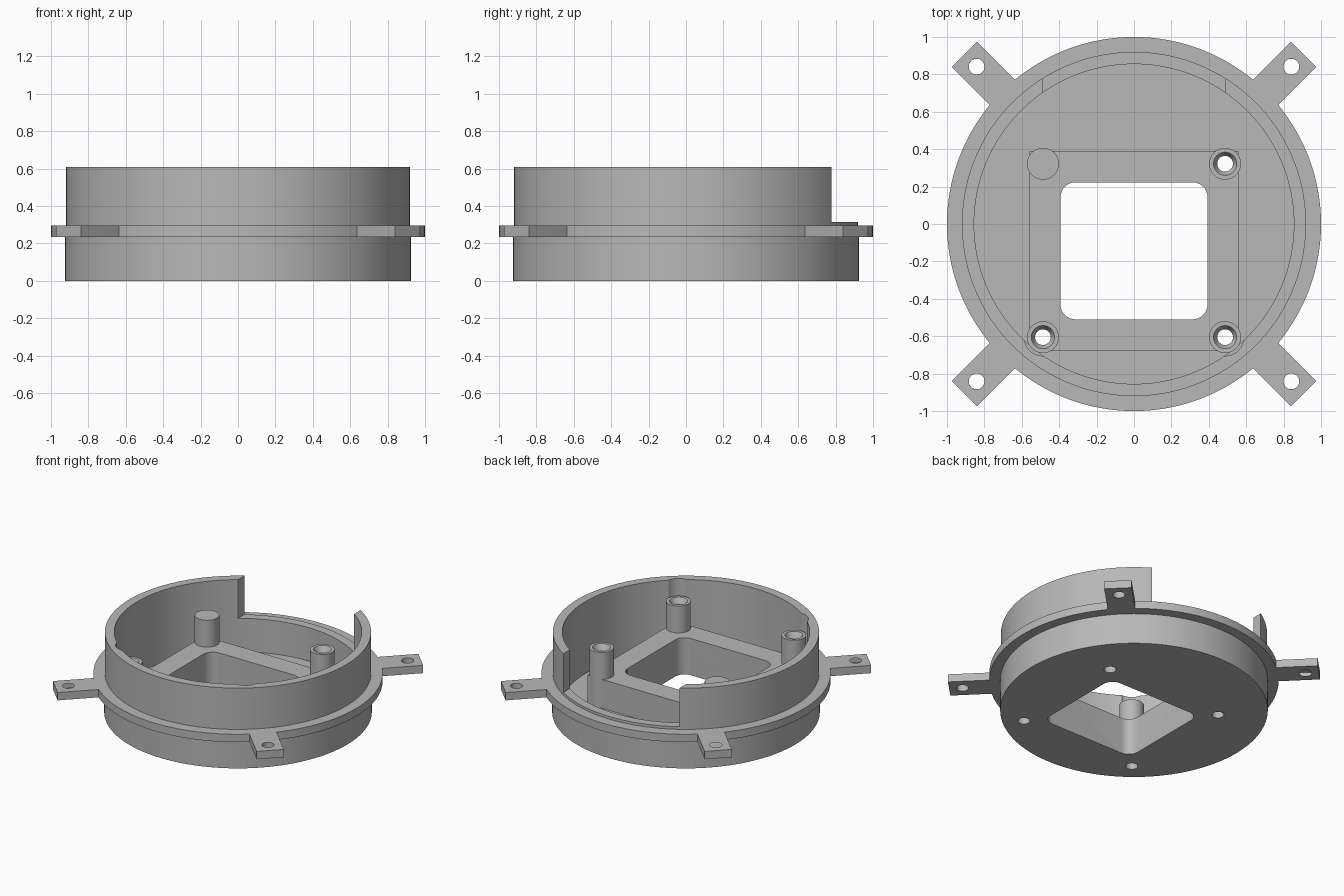
import bpy, bmesh, math
from mathutils import Matrix

cube = bpy.data.objects.get("Cube")
if cube:
    bpy.data.objects.remove(cube, do_unlink=True)

grey = bpy.data.materials.new("plain grey")
grey.use_nodes = True
grey.diffuse_color = (0.48, 0.48, 0.48, 1)
grey.node_tree.nodes["Principled BSDF"].inputs["Base Color"].default_value = grey.diffuse_color


def finish(bm, name):
    bmesh.ops.recalc_face_normals(bm, faces=bm.faces)
    mesh = bpy.data.meshes.new(name)
    bm.to_mesh(mesh)
    bm.free()
    mesh.materials.append(grey)
    obj = bpy.data.objects.new(name, mesh)
    bpy.context.collection.objects.link(obj)
    return obj


def box(name, x0, x1, y0, y1, z0, z1, radius=0, turn=0):
    """Box between limits, with optional rounded upright edges and a turn about z."""
    bm = bmesh.new()
    bmesh.ops.create_cube(bm, size=1)
    for v in bm.verts:
        v.co = (x1 if v.co.x > 0 else x0, y1 if v.co.y > 0 else y0, z1 if v.co.z > 0 else z0)
    if radius:
        upright = [e for e in bm.edges if abs(e.verts[0].co.z - e.verts[1].co.z) > 0.01]
        bmesh.ops.bevel(bm, geom=upright, offset=radius, segments=8, profile=0.5, affect='EDGES')
    bm.transform(Matrix.Rotation(turn, 4, 'Z'))
    return finish(bm, name)


def lathe(name, profile, x=0, y=0, steps=48):
    """Solid of revolution; the profile starts and ends on the axis."""
    bm = bmesh.new()
    verts = [bm.verts.new((r, 0, z)) for r, z in profile]
    edges = [bm.edges.new(pair) for pair in zip(verts, verts[1:])]
    bmesh.ops.spin(bm, geom=verts + edges, cent=(0, 0, 0), axis=(0, 0, 1),
                   angle=math.tau, steps=steps)
    bmesh.ops.remove_doubles(bm, verts=bm.verts, dist=0.0005)
    bm.transform(Matrix.Translation((x, y, 0)))
    return finish(bm, name)


def cylinder(name, r, z0, z1, x, y):
    return lathe(name, [(0, z0), (r, z0), (r, z1), (0, z1)], x, y)


def combine(target, tool, operation):
    mod = target.modifiers.new(tool.name, 'BOOLEAN')
    mod.operation, mod.solver, mod.object = operation, 'EXACT', tool
    bpy.context.view_layer.objects.active = target
    bpy.ops.object.modifier_apply(modifier=mod.name)
    bpy.data.objects.remove(tool, do_unlink=True)


# Round shell with floor, mounting flange and upper wall
FLOOR, FLANGE_LOW, FLANGE_TOP, PLINTH, POST, RIM = 0.06, 0.235, 0.295, 0.28, 0.485, 0.61
housing = lathe("round_housing", [
    (0, 0), (0.925, 0), (0.925, FLANGE_LOW), (1, FLANGE_LOW), (1, FLANGE_TOP),
    (0.92, FLANGE_TOP), (0.92, RIM), (0.855, RIM), (0.855, FLOOR), (0, FLOOR)], steps=144)

# Gap in the back wall
combine(housing, box("back_gap", -0.49, 0.49, 0.4, 1.2, 0.315, 0.8), 'DIFFERENCE')

# Raised plinth inside
combine(housing, box("plinth", -0.56, 0.56, -0.68, 0.39, 0.03, PLINTH), 'UNION')

# Screw posts, with wall clearance round the front pair
posts = [(sx * 0.487, y) for sx in (-1, 1) for y in (-0.605, 0.322)]
for x, y in posts:
    if y < 0:
        combine(housing, cylinder("post_clearance", 0.1, PLINTH, 0.8, x, y), 'DIFFERENCE')
    combine(housing, cylinder("screw_post", 0.085, 0.03, POST, x, y), 'UNION')

# Four diagonal mounting tabs with holes
for i in range(4):
    turn = math.radians(45 + 90 * i)
    combine(housing, box("mounting_tab", 0.95, 1.283, -0.095, 0.095,
                         FLANGE_LOW, FLANGE_TOP, turn=turn), 'UNION')
    combine(housing, cylinder("tab_hole", 0.042, 0.1, 0.4,
                              1.19 * math.cos(turn), 1.19 * math.sin(turn)), 'DIFFERENCE')

# Central opening
combine(housing, box("opening", -0.393, 0.393, -0.51, 0.223, -0.1, 0.5, radius=0.08), 'DIFFERENCE')

# Countersunk screw holes through posts and floor
for x, y in posts:
    combine(housing, lathe("screw_hole", [
        (0, -0.1), (0.042, -0.1), (0.042, POST - 0.04), (0.062, POST),
        (0.062, 0.6), (0, 0.6)], x, y), 'DIFFERENCE')

# Smooth curved walls, sharp corners
bpy.ops.object.select_all(action='DESELECT')
housing.select_set(True)
bpy.context.view_layer.objects.active = housing
bpy.ops.object.shade_smooth_by_angle(angle=math.radians(25))
